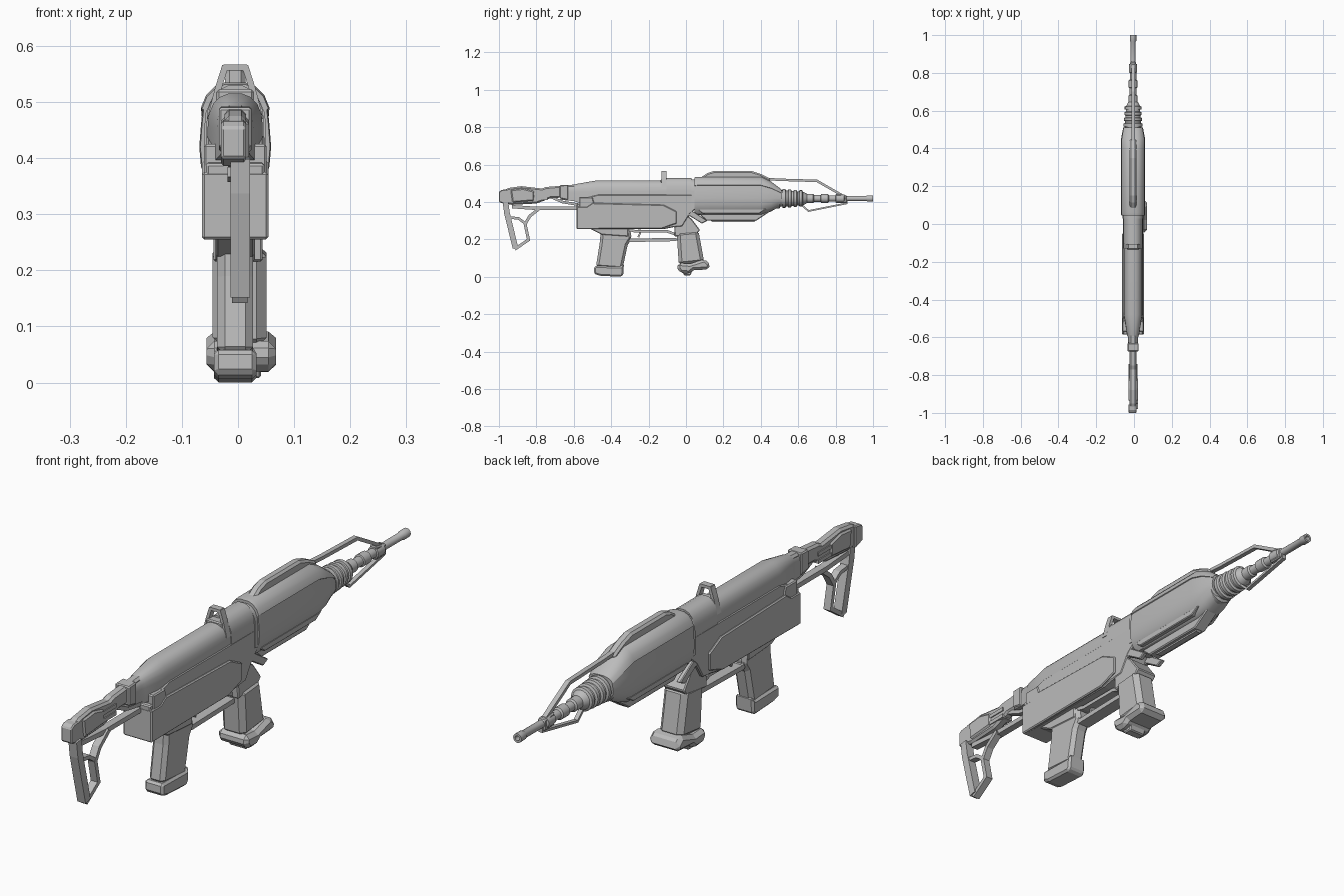
import bpy, bmesh, math
from mathutils import Vector

XC = -0.005   # centre line of the body
AXIS = 0.419  # barrel height
grey = bpy.data.materials.new("mid_grey")
grey.diffuse_color = (0.5, 0.5, 0.5, 1)


def finish(bm, name, bevel=0, smooth=False, seg=1):
    bmesh.ops.recalc_face_normals(bm, faces=bm.faces)
    me = bpy.data.meshes.new(name)
    bm.to_mesh(me)
    bm.free()
    me.materials.append(grey)
    ob = bpy.data.objects.new(name, me)
    bpy.context.collection.objects.link(ob)
    if bevel:
        m = ob.modifiers.new("bevel", 'BEVEL')
        m.width, m.segments, m.limit_method = bevel, seg, 'ANGLE'
        m.angle_limit = math.radians(40)
    if smooth:
        bpy.ops.object.select_all(action='DESELECT')
        ob.select_set(True)
        bpy.context.view_layer.objects.active = ob
        bpy.ops.object.shade_smooth_by_angle(angle=math.radians(35))
    return ob


def prism(name, pts, width, xc=XC, bevel=0.004):
    """Side profile (y, z) extruded across x."""
    bm = bmesh.new()
    f = bm.faces.new([bm.verts.new((xc - width / 2, y, z)) for y, z in pts])
    r = bmesh.ops.extrude_face_region(bm, geom=[f])
    bmesh.ops.translate(bm, vec=(width, 0, 0),
                        verts=[v for v in r['geom'] if isinstance(v, bmesh.types.BMVert)])
    return finish(bm, name, bevel)


def loft(name, rings, smooth=True, bevel=0):
    """Join equal-length rings of points and cap both ends."""
    bm = bmesh.new()
    vs = [[bm.verts.new(p) for p in r] for r in rings]
    n = len(vs[0])
    for a, b in zip(vs, vs[1:]):
        for i in range(n):
            bm.faces.new((a[i], a[(i + 1) % n], b[(i + 1) % n], b[i]))
    bm.faces.new(vs[0])
    bm.faces.new(vs[-1])
    return finish(bm, name, bevel, smooth)


def lathe(name, prof, zc=AXIS, n=20, xc=XC):
    ang = [2 * math.pi * i / n for i in range(n)]
    return loft(name, [[(xc + r * math.cos(a), y, zc + r * math.sin(a)) for a in ang]
                       for y, r in prof])


def section(half, y, zc, sx=1, sz=1):
    """Mirror half section (x, z) and scale it about height zc."""
    full = half + [(-x, z) for x, z in reversed(half)]
    return [(XC + x * sx, y, zc + (z - zc) * sz) for x, z in full]


def strap(name, path, thick, width, xc=XC):
    """Flat strip following a (y, z) path with mitred corners."""
    p = [Vector(q) for q in path]
    up, lo = [], []
    for i, q in enumerate(p):
        d0 = (q - p[i - 1]).normalized() if i else (p[1] - q).normalized()
        d1 = (p[i + 1] - q).normalized() if i < len(p) - 1 else d0
        t = (d0 + d1).normalized()
        nrm = Vector((-t.y, t.x)) * (thick / 2 / max(0.4, t.dot(d0)))
        up.append(q + nrm)
        lo.append(q - nrm)
    return prism(name, [tuple(v) for v in up + lo[::-1]], width, xc, 0)


# ---- barrel with collars and ribbed nose
lathe("barrel", [(0.60, .024), (0.68, .024), (0.685, .018), (0.72, .018), (0.722, .023),
                 (0.76, .023), (0.765, .017), (0.80, .017), (0.802, .022), (0.845, .022),
                 (0.85, .014), (0.965, .014), (0.97, .017), (1.0, .017), (1.0, .009), (0.95, .009)])
nose = [(0.45, .056), (0.50, .054)]
for i in range(4):
    y, r = 0.505 + i * 0.03, 0.050 - i * 0.002
    nose += [(y, r - .006), (y + .010, r - .006), (y + .012, r), (y + .026, r)]
nose += [(0.625, .036), (0.645, .026), (0.65, .02)]
lathe("ribbed_nose", nose)

# ---- handguard shell
hg = [(.018, .535), (.036, .528), (.052, .512), (.061, .49), (.058, .488), (.061, .46),
      (.064, .42), (.061, .385), (.05, .355), (.034, .335), (.015, .33)]
loft("handguard", [section(hg, y, AXIS, sx, sz) for y, sx, sz in
                   ((.045, .97, .97), (.06, 1, 1), (.40, 1, 1), (.455, .98, .78), (.51, .82, .42))])
prism("handguard_keel", [(.03, .37), (.11, .30), (.375, .30), (.48, .37)], .05)
prism("keel_edge", [(.12, .312), (.14, .294), (.365, .294), (.385, .312)], .022, bevel=0)
for s in (-1, 1):
    prism("lower_side_rib", [(.07, .352), (.09, .338), (.39, .338), (.43, .362), (.07, .362)],
          .022, XC + s * .042, .003)
prism("top_rail", [(.07, .525), (.115, .555), (.15, .566), (.35, .566), (.40, .55), (.45, .525),
                   (.45, .50), (.07, .50)], .036, bevel=.008)
# thin wire guards above and below the barrel
strap("upper_guard_bar", [(.40, .525), (.50, .519), (.70, .513), (.845, .43)], .013, .018)
strap("lower_guard_bar", [(.60, .40), (.655, .352), (.86, .393), (.86, .42)], .009, .016)
prism("guard_clamp", [(.80, .395), (.86, .395), (.86, .435), (.80, .445)], .03)

# ---- upper receiver, rounded on top
ur = [(.012, .515), (.027, .509), (.039, .497), (.047, .478), (.049, .455), (.049, .38)]
loft("upper_receiver", [section(ur, y, .45, sx, sz) for y, sx, sz in
                        ((-.67, .48, .55), (-.60, .55, .64), (-.585, .66, .72), (-.48, 1, 1), (.06, 1, 1))])
loft("receiver_clamp", [section(ur, y, .45, 1.05, 1.22) for y in (-.105, .03)])
loft("clamp_ring", [section(ur, y, .45, 1.12, 1.1) for y in (.03, .075)])
# ---- lower receiver
prism("lower_receiver", [(-.58, .255), (-.585, .39), (-.545, .395), (-.54, .42), (-.47, .44),
                         (.05, .44), (.06, .37), (.02, .335), (-.02, .27), (-.07, .265), (-.12, .255)], .104)
prism("receiver_side_plate", [(-.585, .255), (-.585, .375), (-.53, .375), (-.50, .395), (-.12, .385),
                              (-.05, .35), (-.05, .285), (-.13, .258)], .118)
prism("rear_lug", [(-.57, .36), (-.57, .425), (-.50, .425), (-.48, .36)], .112)
for s in (-1, 1):
    prism("front_brace", [(-.07, .365), (.0, .375), (.115, .30), (.085, .285), (.02, .325), (-.06, .30)],
          .018, XC + s * .042, .003)

# ---- rear sight hoop
for s in (-1, 1):
    loft("sight_post", [[(XC + s * (x + dx), y, z) for dx, y in
                         ((-.006, -.13), (.006, -.13), (.006, -.105), (-.006, -.105))]
                        for x, z in ((.044, .47), (.030, .525), (.017, .566))], False)
prism("sight_top", [(-.13, .556), (-.13, .567), (-.105, .567), (-.105, .556)], .042, bevel=0)
prism("sight_base", [(-.135, .49), (-.135, .522), (-.10, .522), (-.10, .49)], .066)

# ---- rear grip with flared foot
prism("rear_grip", [(-.455, .265), (-.46, .19), (-.482, .05), (-.34, .04), (-.312, .17), (-.29, .205),
                    (-.30, .265)], .064, XC, .014)
prism("rear_grip_foot", [(-.49, .058), (-.492, .016), (-.46, .006), (-.345, .0), (-.335, .015),
                         (-.332, .07), (-.35, .055)], .076, XC, .008)
prism("grip_mount", [(-.53, .265), (-.45, .225), (-.31, .215), (-.31, .265)], .07)

# ---- front magazine with flared base
MX = .006
prism("magazine_well", [(-.065, .30), (-.06, .215), (.06, .232), (.075, .25), (.03, .31), (-.01, .34)], .088, 0)
prism("magazine", [(-.05, .24), (-.038, .06), (.098, .075), (.066, .25)], .096, .003, .018)
prism("magazine_base", [(-.043, .075), (-.046, .045), (-.03, .02), (.02, .018), (.04, .035), (.122, .04),
                        (.13, .068), (.10, .095), (.02, .07)], .124, MX, .014)
prism("magazine_foot", [(-.02, .03), (-.01, .008), (.025, .008), (.035, .04)], .07, MX)

# ---- long trigger guard and trigger
strap("trigger_guard", [(-.40, .255), (-.345, .245), (-.295, .195), (-.05, .20)], .018, .05)
strap("guard_upper_bar", [(-.345, .262), (-.27, .243), (-.10, .243), (-.05, .225)], .014, .05)
strap("trigger", [(-.25, .26), (-.245, .235), (-.255, .212)], .01, .014)

# ---- stock
prism("stock_arm", [(-.99, .455), (-.95, .475), (-.88, .485), (-.77, .472), (-.75, .48), (-.58, .495),
                    (-.58, .425), (-.72, .422), (-.80, .392), (-.93, .385), (-.985, .395)], .038, bevel=.008)
prism("butt_pad", [(-1.0, .40), (-1.0, .455), (-.985, .465), (-.955, .468), (-.955, .385)], .044, -.008)
prism("cheek_plate", [(-.94, .468), (-.87, .475), (-.81, .46), (-.81, .405), (-.93, .395)], .05, bevel=.008)
prism("stock_collar", [(-.675, .42), (-.675, .49), (-.63, .492), (-.63, .41)], .058)
for z in (.41, .438):
    prism("stock_slat", [(-.83, z), (-.83, z + .014), (-.74, z + .014), (-.74, z)], .046, bevel=0)
strap("stock_strut", [(-.93, .375), (-.80, .366), (-.57, .366)], .018, .028)
strap("stock_diagonal", [(-.73, .43), (-.66, .40), (-.57, .385)], .014, .026)
strap("butt_leg", [(-.965, .40), (-.957, .34), (-.912, .155)], .03, .034, .004)
strap("butt_toe", [(-.915, .148), (-.842, .198), (-.86, .282), (-.835, .325), (-.78, .368)], .016, .028, .003)
strap("butt_cross_bar", [(-.945, .318), (-.895, .312), (-.858, .285)], .014, .026, .003)
